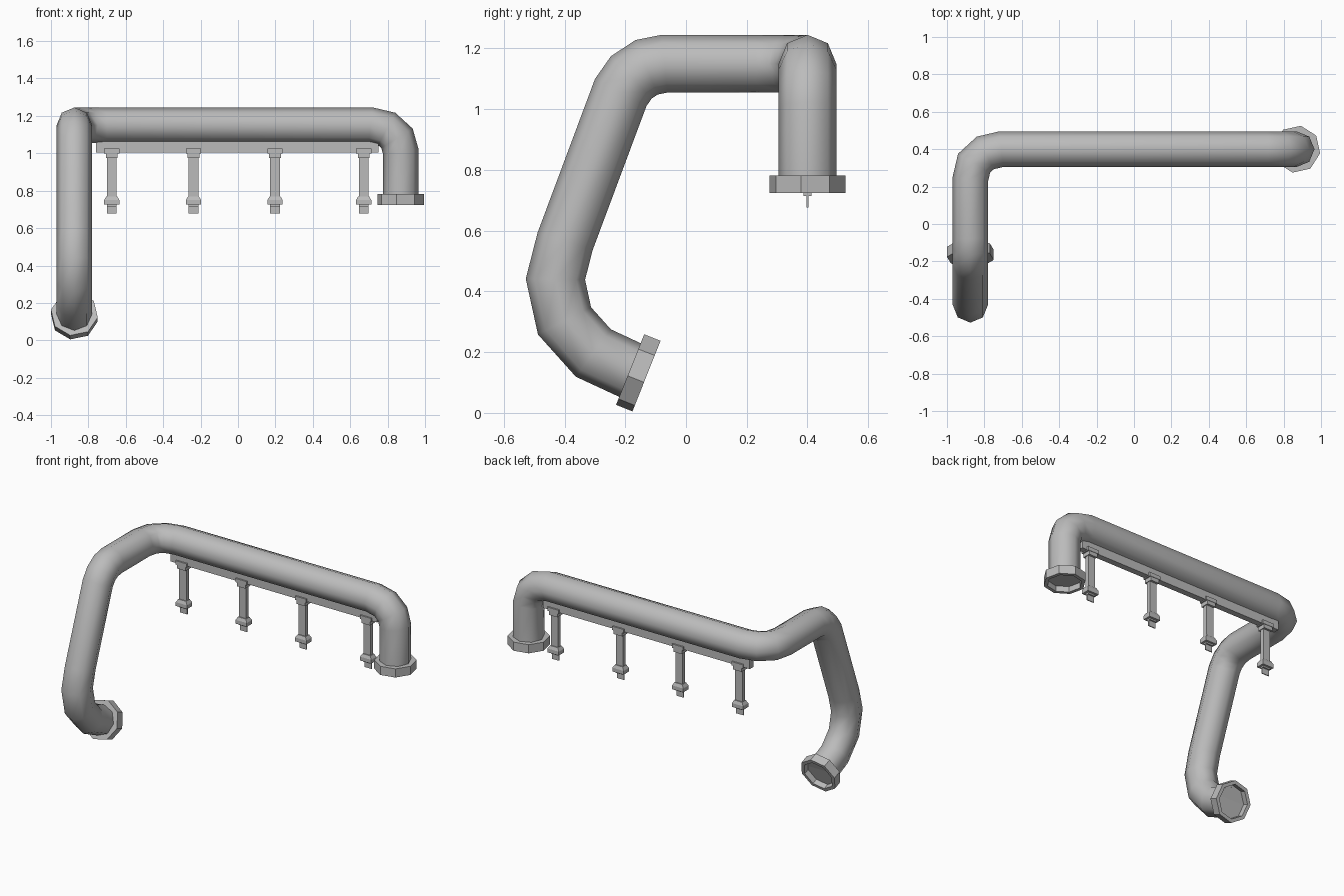
import bpy, bmesh, math
from mathutils import Vector, Matrix

cube = bpy.data.objects.get("Cube")
if cube:
    bpy.data.objects.remove(cube)

grey = bpy.data.materials.new("pipe grey")
grey.use_nodes = True
colour = (0.5, 0.5, 0.5, 1)
grey.diffuse_color = colour
grey.node_tree.nodes["Principled BSDF"].inputs["Base Color"].default_value = colour

SIDES = 8
PIPE_R, FLANGE_R, LIP_R = 0.095, 0.127, 0.104


def finish(name, bm, smooth=False):
    bmesh.ops.recalc_face_normals(bm, faces=bm.faces)
    mesh = bpy.data.meshes.new(name)
    bm.to_mesh(mesh)
    bm.free()
    mesh.materials.append(grey)
    obj = bpy.data.objects.new(name, mesh)
    bpy.context.collection.objects.link(obj)
    if smooth:
        bpy.ops.object.select_all(action='DESELECT')
        obj.select_set(True)
        bpy.context.view_layer.objects.active = obj
        bpy.ops.object.shade_smooth_by_angle(angle=math.radians(50))
    return obj


def skin(bm, rings):
    """Join consecutive rings of vertices with quads."""
    for a, b in zip(rings, rings[1:]):
        for i in range(len(a)):
            j = (i + 1) % len(a)
            bm.faces.new((a[i], a[j], b[j], b[i]))


def sweep_pipe(name, path, radius):
    """Octagonal tube with mitred joints along a path."""
    pts = [Vector(p) for p in path]
    bm = bmesh.new()
    d = (pts[1] - pts[0]).normalized()
    u = Vector((1, 0, 0))
    v = d.cross(u)
    angles = [math.tau * i / SIDES for i in range(SIDES)]
    coords = [pts[0] + radius * (u * math.cos(a) + v * math.sin(a)) for a in angles]
    rings = [[bm.verts.new(c) for c in coords]]
    for k in range(1, len(pts)):
        d = (pts[k] - pts[k - 1]).normalized()
        nxt = (pts[k + 1] - pts[k]).normalized() if k + 1 < len(pts) else d
        n = (d + nxt).normalized()
        # slide each corner along the segment onto the mitre plane
        coords = [c + d * ((pts[k] - c).dot(n) / d.dot(n)) for c in coords]
        rings.append([bm.verts.new(c) for c in coords])
    skin(bm, rings)
    bm.faces.new(rings[0])
    bm.faces.new(rings[-1])
    return finish(name, bm, True)


def flange(name, centre, axis, length):
    """Octagonal collar with a recessed open end facing along axis."""
    axis = Vector(axis).normalized()
    u = Vector((1, 0, 0))
    v = u.cross(axis)
    h = length / 2
    bm = bmesh.new()
    rings = []
    for r, t in ((FLANGE_R, -h), (FLANGE_R, h), (LIP_R, h), (LIP_R, -h * 0.3)):
        ring = []
        for i in range(SIDES):
            a = math.radians(-10) + math.tau * i / SIDES
            ring.append(bm.verts.new(Vector(centre) + axis * t
                                     + r * (u * math.cos(a) + v * math.sin(a))))
        rings.append(ring)
    skin(bm, rings)
    bm.faces.new(rings[0])
    bm.faces.new(rings[-1])
    return finish(name, bm)


def add_box(bm, x, y, z0, z1, width, depth, top=1.0):
    """Box from z0 to z1; top scales the upper width and depth."""
    m = Matrix.Translation((x, y, (z0 + z1) / 2)) @ Matrix.Diagonal((width, depth, z1 - z0, 1))
    verts = bmesh.ops.create_cube(bm, size=1, matrix=m)["verts"]
    for w in verts:
        if w.co.z > (z0 + z1) / 2:
            w.co.x = x + (w.co.x - x) * top
            w.co.y = y + (w.co.y - y) * top


# Main pipe: left outlet, long run, two bends, right outlet
LEFT, RIGHT, BACK, TOP = 0.87, -0.875, 0.4, 1.15
path = [(LEFT, BACK, 0.765), (LEFT, BACK, 1.01), (0.85, BACK, 1.08),
        (0.795, BACK, 1.13), (0.71, BACK, TOP),
        (-0.71, BACK, TOP), (-0.795, 0.38, TOP), (-0.855, 0.325, TOP), (RIGHT, 0.24, TOP)]
path += [(RIGHT, y, z) for y, z in (
    (-0.07, TOP), (-0.13, 1.138), (-0.18, 1.105), (-0.215, 1.055), (-0.398, 0.565),
    (-0.43, 0.44), (-0.4, 0.303), (-0.305, 0.197), (-0.167, 0.133))]
sweep_pipe("main_pipe", path, PIPE_R)

# Collars on both pipe ends
flange("left_end_collar", (LEFT, BACK, 0.753), (0, 0, -1), 0.057)
flange("right_end_collar", (RIGHT, -0.157, 0.132), (0, 0.93, -0.37), 0.058)

# Rail under the long run
bm = bmesh.new()
add_box(bm, -0.005, BACK, 1.005, 1.065, 1.51, 0.04)
finish("hanger_rail", bm)

# Hangers with clips at the top and bottom
for i, x in enumerate((-0.675, -0.238, 0.198, 0.672)):
    bm = bmesh.new()
    add_box(bm, x, BACK, 0.715, 1.01, 0.052, 0.026)
    add_box(bm, x, BACK, 0.677, 0.72, 0.052, 0.006)
    add_box(bm, x, BACK, 0.725, 0.75, 0.082, 0.055)
    add_box(bm, x, BACK, 0.75, 0.77, 0.082, 0.055, 0.7)
    add_box(bm, x, BACK, 0.975, 1.0, 0.062, 0.055)
    add_box(bm, x, BACK, 1.0, 1.025, 0.082, 0.06)
    finish(f"hanger_{i + 1}", bm)
